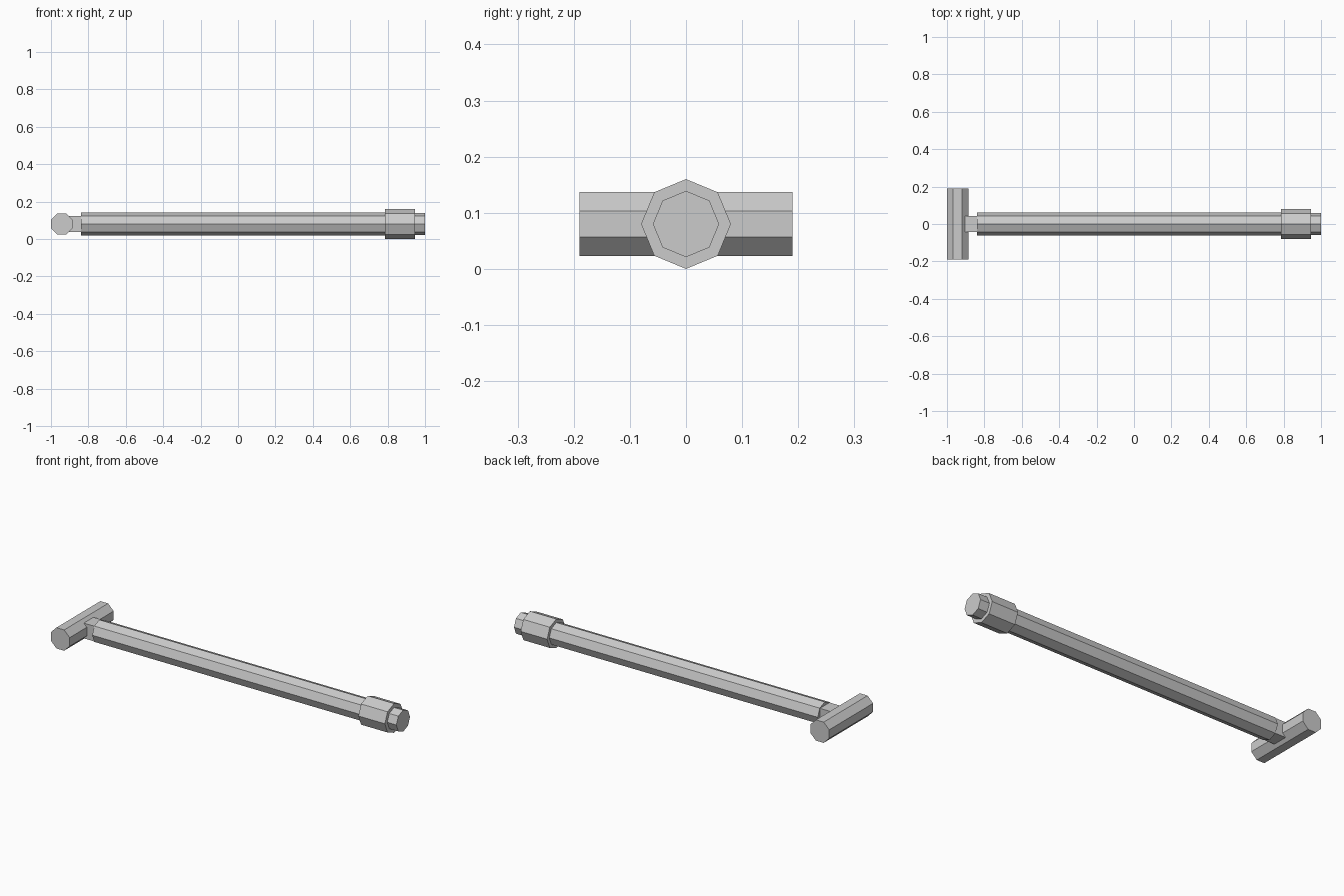
import bpy, bmesh
from math import pi
from mathutils import Matrix

if "Cube" in bpy.data.objects:
    bpy.data.objects.remove(bpy.data.objects["Cube"])

Z = 0.08  # height of the main axis


def prism(name, radius, start, end, axis, x=0.0, turn=0.0, sides=8):
    """Flat-faced prism along x or y; turn rotates its cross-section."""
    bm = bmesh.new()
    bmesh.ops.create_cone(bm, cap_ends=True, segments=sides, radius1=radius,
                          radius2=radius, depth=end - start)
    mid = (start + end) / 2
    if axis == 'X':
        tip, loc = Matrix.Rotation(pi / 2, 4, 'Y'), (mid, 0, Z)
    else:
        tip, loc = Matrix.Rotation(pi / 2, 4, 'X'), (x, mid, Z)
    bm.transform(Matrix.Translation(loc) @ tip @ Matrix.Rotation(turn, 4, 'Z'))
    mesh = bpy.data.meshes.new(name)
    bm.to_mesh(mesh)
    bm.free()
    obj = bpy.data.objects.new(name, mesh)
    bpy.context.collection.objects.link(obj)
    return obj


# Cross handle: octagonal bar with flats on top and sides
prism("cross_handle", 0.0615, -0.19, 0.19, 'Y', x=-0.943, turn=pi / 8)
# Square neck joining handle and shaft
prism("neck", 0.059, -0.94, -0.83, 'X', turn=pi / 4, sides=4)
# Long octagonal shaft, wider collar and end tip, corners pointing up
prism("shaft", 0.061, -0.84, 0.80, 'X')
prism("collar", 0.08, 0.785, 0.945, 'X')
prism("end_tip", 0.059, 0.93, 1.0, 'X')
